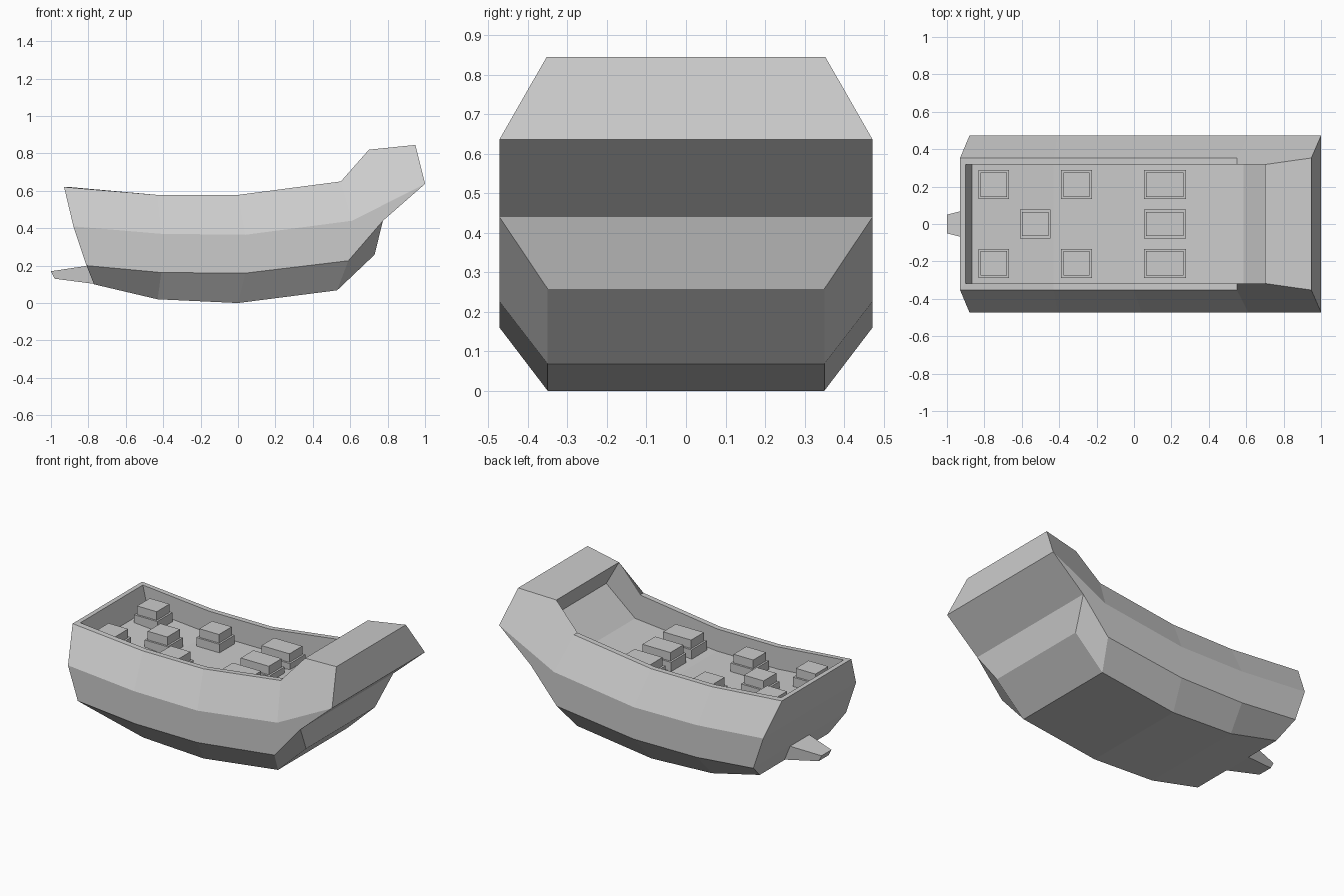
import bpy, bmesh

if "Cube" in bpy.data.objects:
    bpy.data.objects.remove(bpy.data.objects["Cube"])

def make_object(name, polys):
    """Build one flat-shaded mesh from polygons given as point lists."""
    bm = bmesh.new()
    for p in polys:
        bm.faces.new([bm.verts.new(c) for c in p])
    bmesh.ops.remove_doubles(bm, verts=bm.verts, dist=0.0005)
    bmesh.ops.recalc_face_normals(bm, faces=bm.faces)
    me = bpy.data.meshes.new(name)
    bm.to_mesh(me)
    bm.free()
    ob = bpy.data.objects.new(name, me)
    bpy.context.collection.objects.link(ob)
    return ob

def pts(y, xz):
    return [(x, y, z) for x, z in xz]

def flip(p):
    return (p[0], -p[1], p[2])

# Hull lengthwise lines, stern to bow
bottom = pts(.35, [(-.77, .10), (-.43, .02), (0, 0), (.53, .068), (.73, .258)])
chine = pts(.472, [(-.81, .20), (-.41, .163), (.04, .16), (.59, .226), (.775, .44)])
middle = pts(.472, [(-.88, .41), (-.41, .37), (.04, .365), (.61, .44), (1, .637)])
rim = pts(.353, [(-.93, .62), (-.43, .578), (0, .578), (.55, .65), (.948, .845)])
inner = pts(.318, [(-.90, .62), (-.43, .578), (0, .578), (.55, .65)])
floor = pts(.318, [(-.865, .47), (-.43, .435), (0, .435), (.585, .49)])
deck_edge, deck_under = pts(.318, [(.70, .82), (.79, .66)])

side, polys = [], []

def strip(a, b, n):
    for i in range(n):
        side.append([a[i], a[i + 1], b[i + 1], b[i]])

def across(line):
    for p, q in zip(line, line[1:]):
        polys.append([p, q, flip(q), flip(p)])

# Side skin, rim and inside walls
strip(bottom, chine, 4)
strip(chine, middle, 4)
strip(middle, rim, 3)
strip(rim, inner, 3)
strip(inner, floor, 3)
side.append([middle[3], middle[4], rim[4], deck_edge, inner[3], rim[3]])
side.append([inner[3], deck_edge, deck_under, floor[3]])
for p in side:
    polys.append(p)
    polys.append([flip(c) for c in p])

# Keel, bow, deck, cockpit floor, stern
across(bottom + [chine[4], middle[4], rim[4], deck_edge, deck_under]
       + floor[::-1] + [inner[0], rim[0], middle[0], chine[0], bottom[0]])
make_object("boat_hull", polys)

def loft(name, a, b):
    """Closed solid between two four-sided loops."""
    n = len(a)
    return make_object(name, [a, b] + [[a[i], a[(i + 1) % n], b[(i + 1) % n], b[i]]
                                       for i in range(n)])

# Tapered stern tail
def tail_end(w, top, low):
    return [(top[0], w, top[1]), (top[0], -w, top[1]), (low[0], -w, low[1]), (low[0], w, low[1])]

loft("stern_tail", tail_end(.05, (-1, .17), (-.98, .13)), tail_end(.10, (-.80, .20), (-.765, .102)))

# Stepped seats
def block(name, x, y, z0, z1, sx, sy):
    ring = [(-1, -1), (1, -1), (1, 1), (-1, 1)]
    lo, hi = ([(x + u * sx / 2, y + v * sy / 2, z) for u, v in ring] for z in (z0, z1))
    loft(name, lo, hi)

rows = [(-.75, .165, .458, (-.21, .21)), (-.528, .165, .435, (0,)),
        (-.307, .165, .43, (-.21, .21)), (.165, .225, .44, (-.21, 0, .21))]
for x, length, z, ys in rows:
    for y in ys:
        block("seat_base", x, y, z, z + .06, length, .155)
        block("seat_cushion", x, y, z + .06, z + .115, length - .025, .13)
